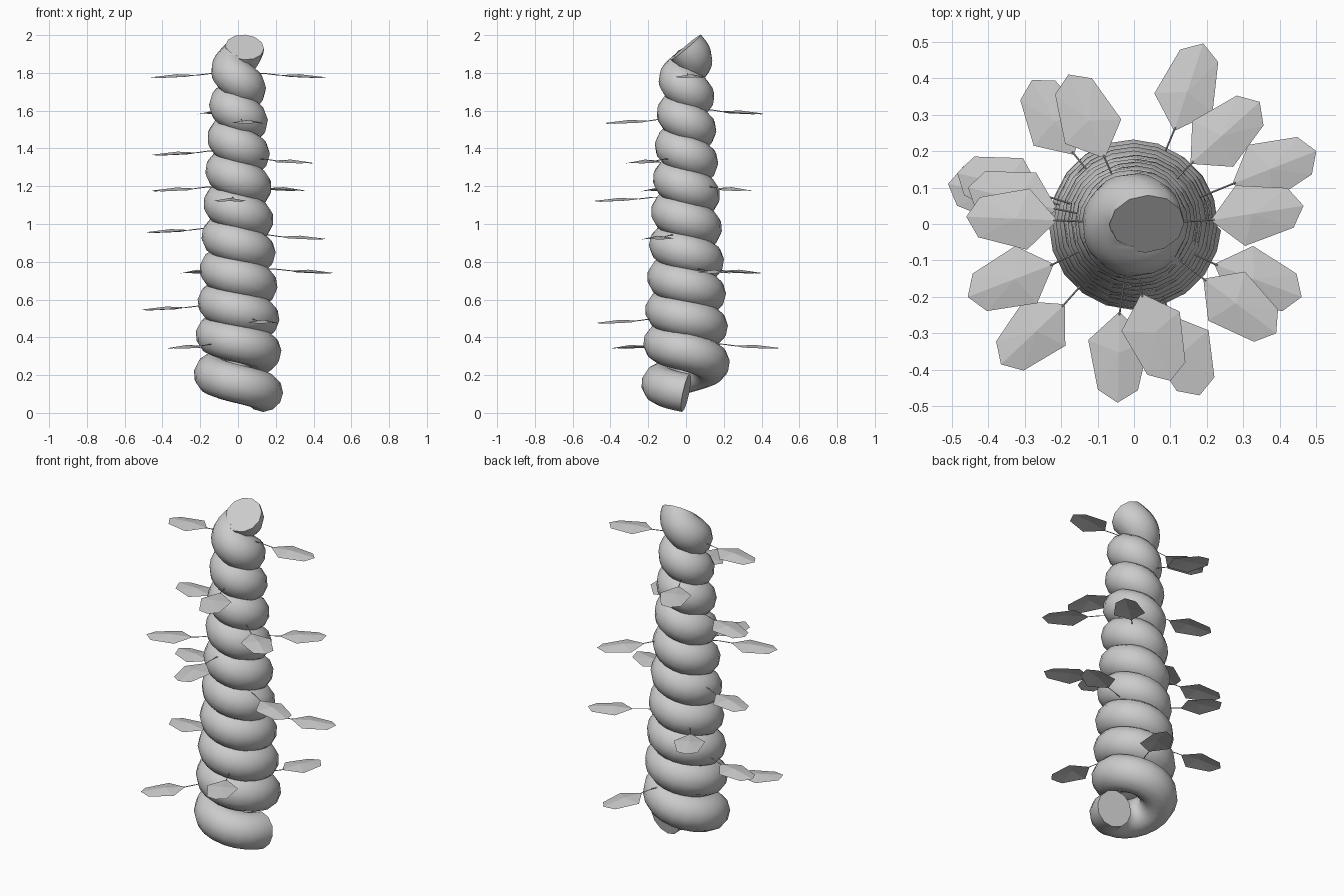
import bpy, math
from mathutils import Vector

if "Cube" in bpy.data.objects:
    bpy.data.objects.remove(bpy.data.objects["Cube"])


def tube(name, points, radius, res):
    """Round tube along a list of points, converted to a capped mesh."""
    cu = bpy.data.curves.new(name, 'CURVE')
    cu.dimensions = '3D'
    cu.bevel_depth = radius
    cu.bevel_resolution = res
    cu.use_fill_caps = True
    sp = cu.splines.new('POLY')
    sp.points.add(len(points) - 1)
    for p, co in zip(sp.points, points):
        p.co = (*co, 1)
    ob = bpy.data.objects.new(name, cu)
    bpy.context.collection.objects.link(ob)
    bpy.ops.object.select_all(action='DESELECT')
    ob.select_set(True)
    bpy.context.view_layer.objects.active = ob
    bpy.ops.object.convert(target='MESH')
    ob = bpy.context.object
    bpy.ops.object.shade_smooth_by_angle(angle=math.radians(50))
    return ob


# coiled trunk: ten clockwise turns, narrowing upwards
def coil(t):
    r = 0.137 - 0.0102 * t
    z = 0.152 + 0.174 * t
    if t < 1:
        z -= 0.046 * math.cos(t * math.pi / 2)
    z += 0.044 * max(0, t - 9) ** 2
    a = -2 * math.pi * t
    return (r * math.cos(a), r * math.sin(a), z)


STEPS = 20
tube("coiled_trunk", [coil(i / STEPS) for i in range(10 * STEPS + 1)], 0.103, 4)


# leaf: six-sided blade with a raised middle, on a thin stem
def leaf(i, bx, by, tx, ty, z):
    base, tip = Vector((bx, by, z + 0.003)), Vector((tx, ty, z - 0.008))
    d = tip - base
    side = Vector((-d.y, d.x, 0)).normalized()
    up = Vector((0, 0, 1))
    outline = [(0, 0), (0.32, -0.084), (0.86, -0.055), (1, 0), (0.86, 0.055), (0.32, 0.084)]
    verts = [base + d * u + side * v - up * (0.006 if v else 0) for u, v in outline]
    verts.append(base + d * 0.45 + up * 0.01)
    me = bpy.data.meshes.new(f"leaf_{i}")
    me.from_pydata(verts, [], [(k, (k + 1) % 6, 6) for k in range(6)])
    bpy.context.collection.objects.link(bpy.data.objects.new(f"leaf_{i}", me))

    # stem runs from inside the trunk to the blade
    root = Vector((bx, by, 0)).normalized() * (0.17 - 0.05 * z)
    root.z = z + 0.012
    mid = (root + base) / 2 + up * 0.004
    tube(f"leaf_stem_{i}", [root, mid, base + d * 0.04], 0.0025, 0)


# base x, base y, tip x, tip y, height
LEAVES = [
    (-.21, .01, -.46, .02, 1.785), (.21, .01, .465, .05, 1.785),
    (-.08, .18, -.18, .41, 1.593), (.02, -.19, .10, -.43, 1.543),
    (-.21, .04, -.455, .10, 1.375), (.19, -.15, .39, -.30, 1.333),
    (-.22, -.11, -.456, -.20, 1.185), (.155, .165, .345, .335, 1.187),
    (-.04, -.24, -.045, -.49, 1.13), (-.25, .08, -.485, .14, .965),
    (.22, -.11, .46, -.20, .93), (-.165, .19, -.28, .395, .75),
    (.27, .11, .50, .20, .75), (-.27, .07, -.51, .11, .555),
    (.10, -.25, .18, -.47, .485), (-.19, -.22, -.365, -.385, .352),
    (.11, .255, .19, .495, .352),
]
for n, row in enumerate(LEAVES, 1):
    leaf(n, *row)
